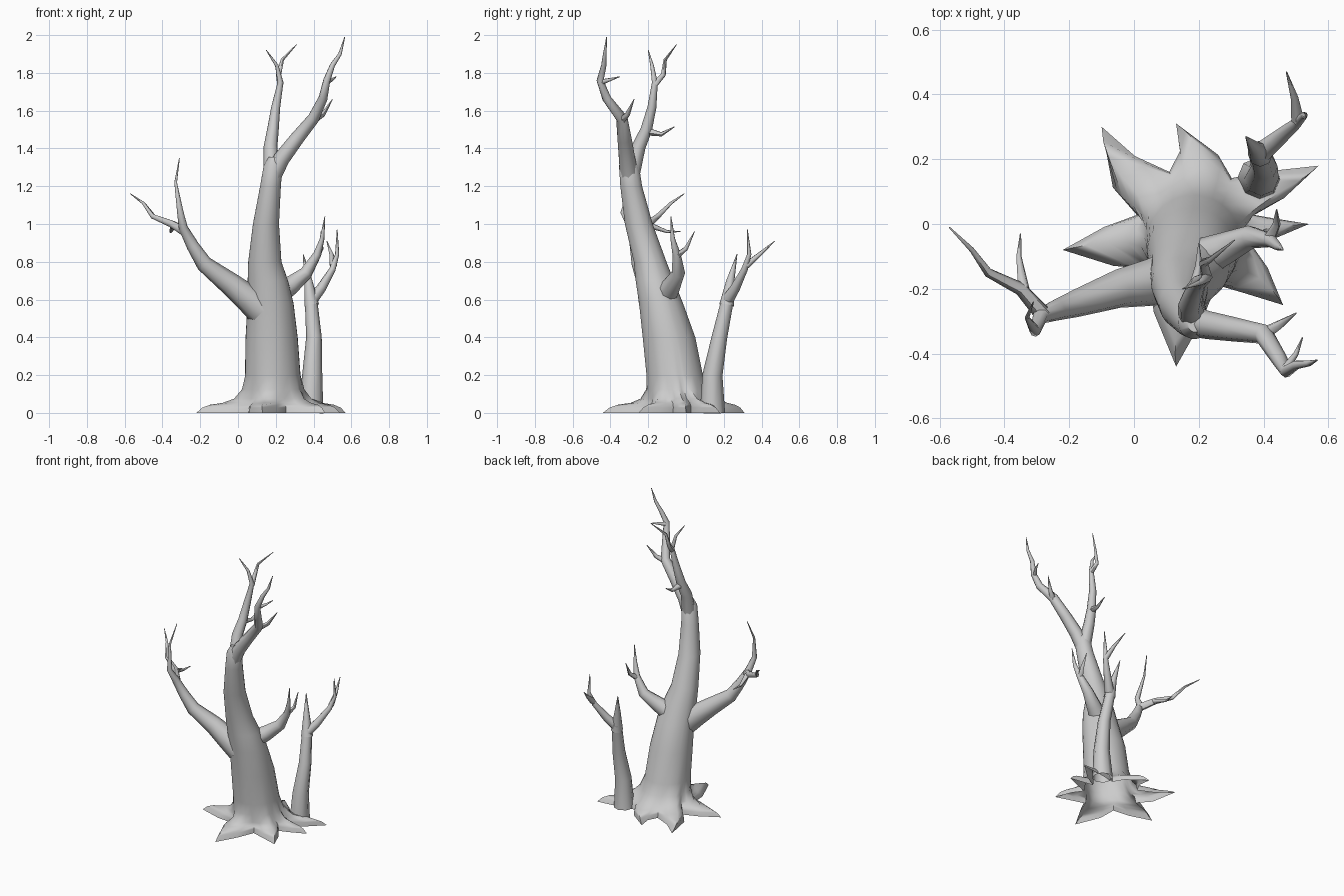
import bpy, bmesh, math
from mathutils import Vector

if "Cube" in bpy.data.objects:
    bpy.data.objects.remove(bpy.data.objects["Cube"])

GREY = (0.6, 0.6, 0.6, 1)
bark = bpy.data.materials.new("grey_bark")
bark.use_nodes = True
bark.diffuse_color = GREY
bark.node_tree.nodes["Principled BSDF"].inputs["Base Color"].default_value = GREY


def loft(name, rings):
    """Skin a list of equal-length vertex rings into one smooth object."""
    bm = bmesh.new()
    loops = [[bm.verts.new(p) for p in ring] for ring in rings]
    for low, high in zip(loops, loops[1:]):
        count = len(low)
        for i in range(count):
            j = (i + 1) % count
            bm.faces.new((low[i], low[j], high[j], high[i]))
    bm.faces.new(loops[-1])
    mesh = bpy.data.meshes.new(name)
    bm.to_mesh(mesh)
    bm.free()
    mesh.materials.append(bark)
    obj = bpy.data.objects.new(name, mesh)
    bpy.context.collection.objects.link(obj)
    bpy.ops.object.select_all(action='DESELECT')
    obj.select_set(True)
    bpy.context.view_layer.objects.active = obj
    bpy.ops.object.shade_smooth_by_angle(angle=math.radians(60))


def branch(name, points, start, end=0.002, sides=8, power=1.0):
    """Tapered tube along a path, with rings carried along without twist."""
    path = [Vector(p) for p in points]
    lengths = [0.0]
    for a, b in zip(path, path[1:]):
        lengths.append(lengths[-1] + (b - a).length)
    side, rings = None, []
    for i, p in enumerate(path):
        before = path[max(i - 1, 0)]
        after = path[min(i + 1, len(path) - 1)]
        along = (after - before).normalized()
        side = side or along.orthogonal()
        side = (side - along * side.dot(along)).normalized()
        up = along.cross(side)
        radius = end + (start - end) * (1 - lengths[i] / lengths[-1]) ** power
        ring = []
        for k in range(sides):
            a = math.tau * k / sides
            ring.append(p + radius * (side * math.cos(a) + up * math.sin(a)))
        rings.append(ring)
    loft(name, rings)


# Roots: bearing in degrees where each leaves the trunk, and its tip
roots = [(-171, (-.22, -.08)), (-102, (.13, -.44)), (-37, (.46, -.25)),
         (1, (.54, 0)), (22, (.57, .18)), (84, (.13, .31)), (148, (-.1, .3))]
hub = Vector((.19, -.01))
spokes = []                       # angle, pull, bend point, tip position
for i, (bearing, tip) in enumerate(roots):
    next_bearing, next_tip = roots[(i + 1) % len(roots)]
    a = math.radians(bearing)
    gap = math.radians((next_bearing - bearing) % 360)
    for share, pull, goal in ((0, 1, tip), (.28, .36, tip),
                              (.5, 0, tip), (.72, .36, next_tip)):
        angle = a + gap * share
        goal = Vector(goal)
        reach = (goal - hub).length * .8
        bend = hub + reach * Vector((math.cos(angle), math.sin(angle)))
        spokes.append((angle, pull, bend, goal))

# Trunk: centre x, centre y, radius x, radius y, height, root spread
trunk_rings = [
    (.19, -.01, .185, .19, 0, 1), (.19, -.01, .18, .185, .028, .82),
    (.19, -.012, .178, .182, .043, .62), (.19, -.015, .173, .178, .053, .35),
    (.19, -.03, .165, .17, .075, .15), (.187, -.045, .154, .157, .125, .04),
    (.184, -.06, .147, .15, .2, 0),
    (.178, -.09, .138, .14, .4, 0), (.172, -.132, .122, .117, .58, 0),
    (.158, -.165, .107, .102, .7, 0), (.142, -.19, .088, .087, .8, 0),
    (.148, -.25, .069, .074, 1, 0), (.172, -.29, .055, .058, 1.2, 0),
    (.186, -.302, .05, .053, 1.31, 0), (.19, -.302, .027, .032, 1.355, 0)]
rings = []
for cx, cy, rx, ry, z, spread in trunk_rings:
    ring = []
    for a, pull, bend, tip in spokes:
        p = Vector((cx + rx * math.cos(a), cy + ry * math.sin(a)))
        t = pull * spread
        p = p.lerp(bend, t).lerp(bend.lerp(tip, t), t)
        ring.append((p.x, p.y, z))
    rings.append(ring)
loft("trunk_with_roots", rings)

# Top fork: outer limb with its twigs
branch("outer_top_limb", [
    (.18, -.3, 1.25), (.23, -.312, 1.345), (.31, -.325, 1.45),
    (.4, -.34, 1.56), (.45, -.42, 1.665), (.47, -.455, 1.76),
    (.5, -.435, 1.84), (.54, -.43, 1.9), (.565, -.42, 1.99)],
    .048, power=.8)
branch("outer_lower_twig", [
    (.4, -.34, 1.55), (.45, -.31, 1.58), (.5, -.275, 1.66)], .022, sides=6)
branch("outer_upper_twig", [
    (.465, -.45, 1.75), (.5, -.4, 1.765), (.52, -.35, 1.78)], .016, sides=6)

# Top fork: inner limb with its twigs
branch("inner_top_limb", [
    (.18, -.29, 1.26), (.172, -.25, 1.41), (.185, -.21, 1.5),
    (.2, -.18, 1.62), (.225, -.165, 1.75), (.205, -.18, 1.84),
    (.15, -.2, 1.92)], .045, power=.9)
branch("inner_tip_twig", [
    (.225, -.165, 1.74), (.215, -.12, 1.79), (.235, -.11, 1.87),
    (.31, -.05, 1.95)], .018, sides=6)
branch("inner_side_twig", [
    (.185, -.21, 1.49), (.2, -.13, 1.475), (.2, -.06, 1.515)], .022, sides=6)

# Long limb on the right side
branch("right_limb", [
    (.12, -.16, .55), (.05, -.18, .61), (-.05, -.2, .69),
    (-.18, -.245, .79), (-.24, -.265, .885), (-.29, -.285, .98),
    (-.305, -.33, 1.06), (-.33, -.29, 1.22), (-.31, -.24, 1.35)],
    .084, power=1.4)
branch("right_side_branch", [
    (-.28, -.28, .96), (-.35, -.2, 1), (-.45, -.15, 1.04),
    (-.5, -.08, 1.11), (-.57, -.01, 1.16)], .027, sides=6)
branch("right_side_twig", [
    (-.34, -.2, .995), (-.355, -.1, .96), (-.35, -.03, .96)], .018, sides=6)

# Short limb on the left side
branch("left_limb", [
    (.2, -.11, .62), (.28, -.075, .675), (.36, -.04, .74), (.42, -.05, .84),
    (.445, -.07, .92), (.46, -.08, 1.04)], .064, power=1.2)
branch("left_twig", [
    (.415, -.05, .83), (.44, 0, .87), (.44, .045, .96)], .02, sides=6)

# Second slim trunk behind
branch("second_trunk", [
    (.385, .14, 0), (.393, .14, .2), (.402, .177, .4), (.385, .225, .62)],
    .067, .032, power=1.3)
branch("second_trunk_stub", [
    (.39, .215, .57), (.372, .235, .7), (.345, .27, .84)], .039)
branch("second_trunk_limb", [
    (.385, .215, .59), (.44, .26, .66), (.5, .31, .76),
    (.525, .335, .84), (.525, .325, .97)], .033)
branch("second_trunk_twig", [
    (.505, .32, .78), (.495, .39, .84), (.47, .47, .91)], .02, sides=6)
